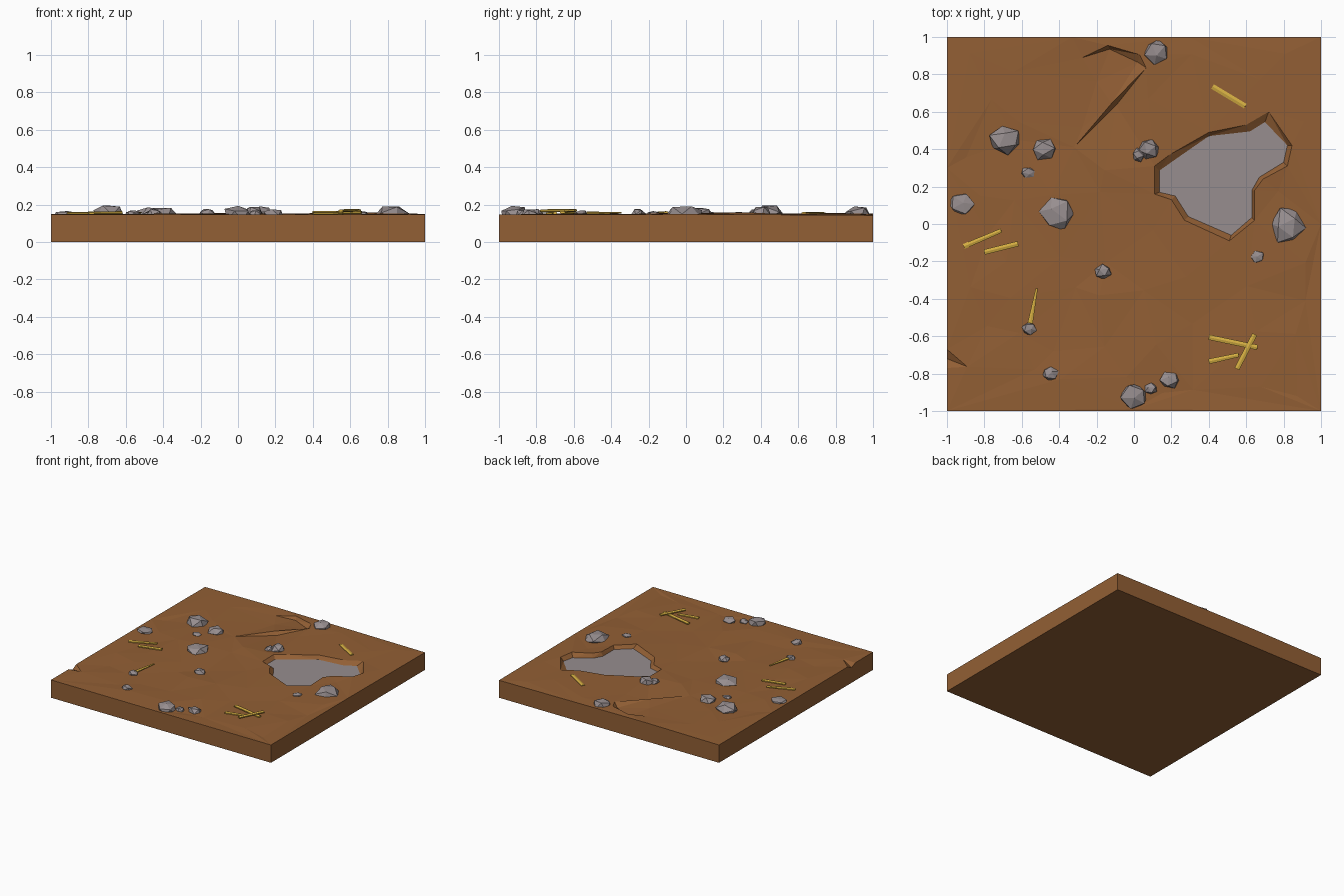
import bpy
import bmesh
import random
from math import pi
from mathutils import Vector, Matrix, Euler
from mathutils.geometry import delaunay_2d_cdt

random.seed(4)
if "Cube" in bpy.data.objects:
    bpy.data.objects.remove(bpy.data.objects["Cube"], do_unlink=True)

GROUND = 0.146  # general height of the soil


def make_material(name, rgb):
    mat = bpy.data.materials.new(name)
    mat.use_nodes = True
    color = (*rgb, 1)
    mat.diffuse_color = color
    for node in mat.node_tree.nodes:
        if node.type == "BSDF_PRINCIPLED":
            node.inputs["Base Color"].default_value = color
            node.inputs["Roughness"].default_value = 0.9
    return mat


soil = make_material("brown soil", (0.29, 0.115, 0.035))
stone = make_material("grey stone", (0.31, 0.27, 0.275))
straw = make_material("yellow straw", (0.67, 0.43, 0.055))


def make_object(name, bm, *materials):
    bmesh.ops.recalc_face_normals(bm, faces=bm.faces)
    mesh = bpy.data.meshes.new(name)
    bm.to_mesh(mesh)
    bm.free()
    for mat in materials:
        mesh.materials.append(mat)
    obj = bpy.data.objects.new(name, mesh)
    bpy.context.collection.objects.link(obj)
    return obj


def inside(p, poly):
    hit = False
    for a, b in zip(poly, poly[1:] + poly[:1]):
        if (a[1] > p[1]) != (b[1] > p[1]):
            if p[0] < (b[0] - a[0]) * (p[1] - a[1]) / (b[1] - a[1]) + a[0]:
                hit = not hit
    return hit


# Outlines of the hollow: the soil rim and the bare rock floor inside it
rim = [(.11, .31), (.19, .37), (.40, .49), (.60, .53), (.72, .60), (.845, .42),
       (.82, .31), (.69, .24), (.645, .18), (.645, .02), (.51, -.09),
       (.27, .02), (.20, .13), (.11, .16)]
floor = [(.135, .285), (.22, .345), (.40, .47), (.62, .495), (.70, .545), (.82, .42),
         (.80, .33), (.67, .25), (.63, .18), (.63, .035), (.52, -.06),
         (.29, .04), (.22, .15), (.135, .17)]

# Border with a small chip on the right edge and a crack starting at the back
border = [(-1, -1), (0, -.99), (1, -1), (1, 0), (1, 1), (.3, 1), (-.33, 1),
          (-1, 1), (-1, .3), (-1, -.67), (-1, -.72), (-1, -.77)]
border_z = [0, .002, 0, .003, -.003, .002, .006, 0, .003, .004, -.022, 0]

# Cracks: each has a raised lip and a sunken foot
crack_lip = [(-.33, 1), (-.14, .955), (.03, .905), (.065, .835), (-.12, .645), (-.32, .41)]
crack_foot = [(-.13, .935), (.02, .865), (-.095, .635)]

points, heights, edges = [], [], []


def add_line(line, zs, closed=True):
    start = len(points)
    points.extend(Vector(p) for p in line)
    heights.extend(zs)
    ids = list(range(start, len(points)))
    edges.extend(zip(ids, ids[1:]))
    if closed:
        edges.append((ids[-1], ids[0]))


add_line(border, [GROUND + z for z in border_z])
add_line(rim, [GROUND + random.uniform(.004, .014) for p in rim])
floor_start = len(points)
add_line(floor, [GROUND - .02] * len(floor))
floor_end = len(points)
add_line(crack_lip[1:], [GROUND + .008] * 4 + [GROUND], False)
for p in crack_foot:
    points.append(Vector(p))
    heights.append(GROUND - .018)

# Loose points give the soil its gentle bumps
taken = rim + floor + crack_lip + crack_foot
for i in range(8):
    for j in range(8):
        p = Vector((-.84 + .24 * i, -.84 + .24 * j))
        p += Vector((random.uniform(-.09, .09), random.uniform(-.09, .09)))
        if not inside(p, rim) and min((p - Vector(q)).length for q in taken) > .1:
            points.append(p)
            heights.append(GROUND + random.uniform(-.005, .007))

# Ground block: triangulated top, straight walls, flat underside
co, _, tris, origin, _, _ = delaunay_2d_cdt(points, edges, [], 0, 1e-5)
bm = bmesh.new()
verts = [bm.verts.new((p.x, p.y, heights[o[0]] if o else GROUND))
         for p, o in zip(co, origin)]
for tri in tris:
    face = bm.faces.new([verts[k] for k in tri])
    on_floor = all(origin[k] and floor_start <= origin[k][0] < floor_end for k in tri)
    face.material_index = 1 if on_floor else 0
outer = [e for e in bm.edges if e.is_boundary]
made = bmesh.ops.extrude_edge_only(bm, edges=outer)["geom"]
for v in made:
    if isinstance(v, bmesh.types.BMVert):
        v.co.z = 0
base = [e for e in bm.edges if e.is_boundary]
bmesh.ops.contextual_create(bm, geom=base)
for face in bm.faces:
    if all(v.co.z < .001 for v in face.verts):
        face.material_index = 0
make_object("ground_block", bm, soil, stone)

# Stones: x, y, half width, half depth, height above the soil
stones = [(-.69, .45, .09, .08, .05), (-.48, .40, .07, .06, .04),
          (-.565, .275, .04, .03, .015), (-.41, .06, .095, .095, .04),
          (-.92, .11, .07, .06, .02), (-.165, -.255, .05, .04, .03),
          (-.56, -.56, .04, .035, .025), (-.45, -.80, .045, .04, .03),
          (0, -.92, .075, .07, .048), (.09, -.88, .035, .03, .025),
          (.19, -.835, .055, .045, .03), (.66, -.175, .04, .035, .02),
          (.82, -.01, .09, .1, .048), (.08, .40, .06, .06, .045),
          (.025, .37, .035, .04, .03), (.12, .92, .07, .07, .048)]
for x, y, rx, ry, h in stones:
    bm = bmesh.new()
    bmesh.ops.create_icosphere(bm, subdivisions=1, radius=1)
    turn = Euler([random.uniform(0, pi) for _ in "xyz"]).to_matrix()
    for v in bm.verts:
        p = turn @ v.co * random.uniform(.92, 1.12)
        top = min(p.z * 1.3, random.uniform(.9, 1.0))
        v.co = (x + p.x * rx, y + p.y * ry, GROUND + max(top, -.6) * h)
    hull = bmesh.ops.convex_hull(bm, input=bm.verts)
    loose = set(hull["geom_interior"] + hull["geom_unused"])
    bmesh.ops.delete(bm, geom=[g for g in loose if isinstance(g, bmesh.types.BMVert)],
                     context="VERTS")
    make_object("stone", bm, stone)

# Straw stalks: start, end, lift above the soil, far end width factor
stalks = [((.42, .735), (.595, .63), .005, 1), ((-.91, -.12), (-.71, -.035), .005, .8),
          ((-.80, -.15), (-.62, -.105), .008, 1), ((-.555, -.53), (-.52, -.345), .008, .4),
          ((.40, -.605), (.66, -.66), .01, 1), ((.40, -.735), (.56, -.70), .006, .8),
          ((.55, -.775), (.645, -.59), .02, 1)]
for a, b, lift, taper in stalks:
    a, b = Vector((*a, GROUND + lift)), Vector((*b, GROUND + lift + .004))
    along = b - a
    spin = along.to_track_quat("Z", "Y").to_matrix().to_4x4()
    flat = Matrix.Translation((a + b) / 2) @ Matrix.Diagonal((1, 1, .5, 1)) @ spin
    bm = bmesh.new()
    bmesh.ops.create_cone(bm, cap_ends=True, segments=6, radius1=.016,
                          radius2=.016 * taper, depth=along.length, matrix=flat)
    make_object("straw_stalk", bm, straw)
